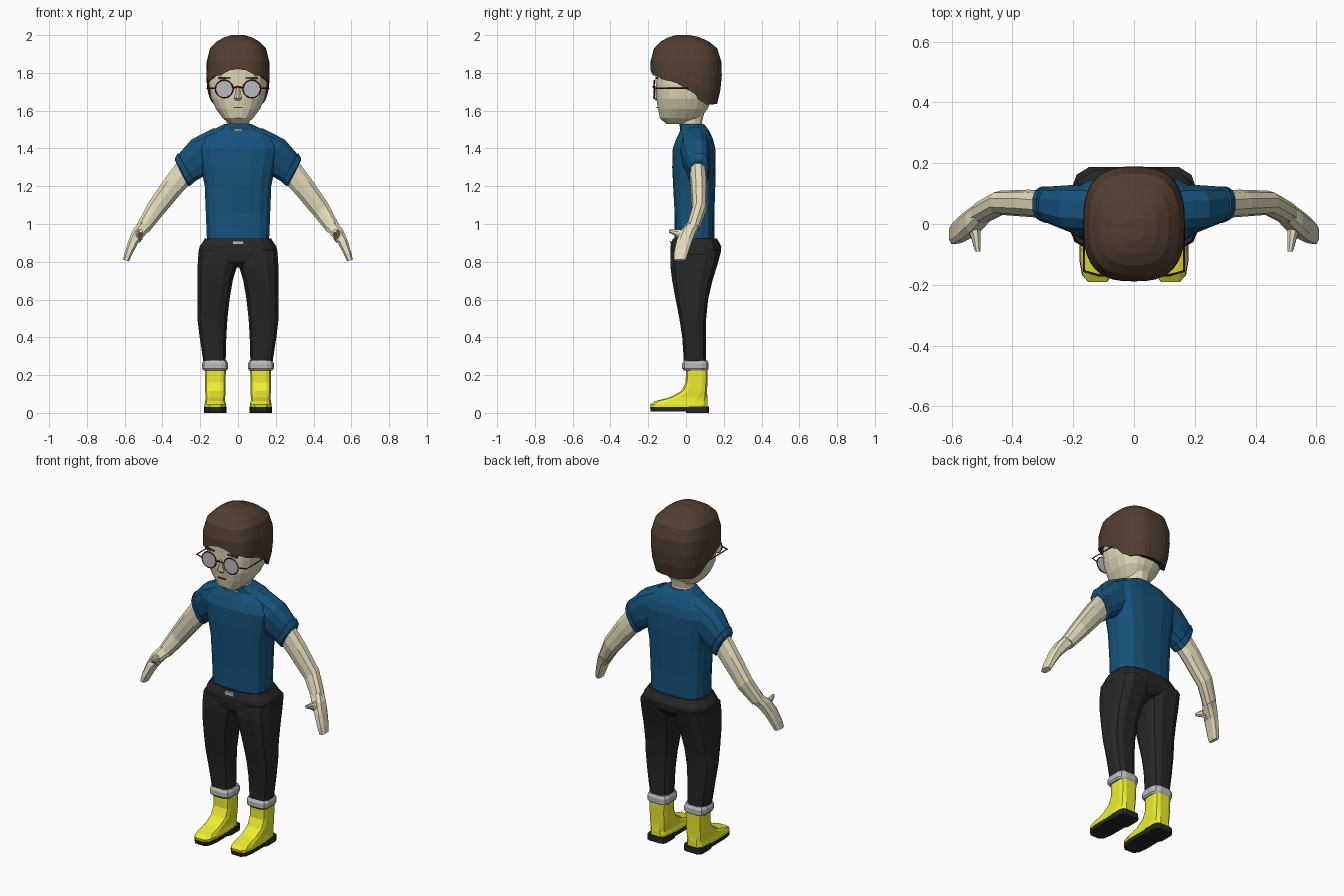
import bpy, bmesh, math
from mathutils import Vector, Matrix

if "Cube" in bpy.data.objects:
    bpy.data.objects.remove(bpy.data.objects["Cube"])


def material(name, r, g, b):
    m = bpy.data.materials.new(name)
    m.diffuse_color = (r, g, b, 1)
    m.use_nodes = True
    m.node_tree.nodes["Principled BSDF"].inputs["Base Color"].default_value = m.diffuse_color
    return m


SKIN = material("skin", .78, .71, .50)
HAIR = material("hair_brown", .085, .048, .03)
BLUE = material("shirt_blue", .008, .085, .2)
BLACK = material("trouser_black", .02, .02, .02)
YELLOW = material("boot_yellow", .85, .85, .03)
PALE = material("pale_grey", .5, .5, .52)
RED = material("frame_red", .1, .01, .01)


def finish(name, bm, mat, mirror=False):
    bmesh.ops.recalc_face_normals(bm, faces=bm.faces)
    me = bpy.data.meshes.new(name)
    bm.to_mesh(me)
    bm.free()
    me.materials.append(mat)
    ob = bpy.data.objects.new(name, me)
    bpy.context.collection.objects.link(ob)
    if mirror:
        mod = ob.modifiers.new("mirror", 'MIRROR')
        mod.use_mirror_merge = False
    return ob


def bridge(bm, rows):
    """Skin rows of points with quads and close both ends."""
    vs = [[bm.verts.new(p) for p in row] for row in rows]
    n = len(rows[0])
    for a, b in zip(vs, vs[1:]):
        for i in range(n):
            j = (i + 1) % n
            bm.faces.new((a[i], a[j], b[j], b[i]))
    bm.faces.new(vs[0])
    bm.faces.new(vs[-1])


def power(v, p):
    return math.copysign(abs(v) ** (2 / p), v)


def loft(name, rings, mat, n=12, p=3.0, mirror=False):
    """Loft rounded-rectangle sections; each ring is (centre, half vector u, half vector v)."""
    k = power(math.cos(math.pi / n), p)
    rows = []
    for c, u, v in rings:
        angs = [2 * math.pi * (i + .5) / n for i in range(n)]
        rows.append([Vector(c) + Vector(u) * (power(math.cos(a), p) / k)
                     + Vector(v) * (power(math.sin(a), p) / k) for a in angs])
    bm = bmesh.new()
    bridge(bm, rows)
    return finish(name, bm, mat, mirror)


def flat(z, x0, x1, y0, y1):
    return (((x0 + x1) / 2, (y0 + y1) / 2, z), ((x1 - x0) / 2, 0, 0), (0, (y1 - y0) / 2, 0))


def mid(z, rx, y0, y1):
    return flat(z, -rx, rx, y0, y1)


def limb(x, y, z, half, ry, px, pz):
    d = Vector((px, 0, pz)).normalized() * half
    return ((x, y, z), d, (0, ry, 0))


def box(name, x, y, z, sx, sy, sz, mat, mirror=False):
    bm = bmesh.new()
    bmesh.ops.create_cube(bm, size=1, matrix=Matrix.Translation((x, y, z)) @ Matrix.Diagonal((sx, sy, sz, 1)))
    return finish(name, bm, mat, mirror)


# Boots and soles
loft("boot", [flat(.02, .065, .178, -.185, .115), flat(.045, .062, .178, -.19, .115),
              flat(.062, .068, .174, -.165, .115), flat(.082, .068, .172, -.085, .113),
              flat(.115, .066, .174, -.025, .112), flat(.16, .066, .174, -.002, .113),
              flat(.235, .064, .176, 0, .115)], YELLOW, 12, 4, True)
loft("sole", [flat(.008, .062, .178, -.188, .12), flat(.03, .06, .18, -.19, .123)], BLACK, 12, 4, True)
loft("heel", [flat(0, .06, .18, .0, .123), flat(.034, .06, .18, -.005, .123)], BLACK, 12, 5, True)

# Turned-up trouser cuffs
loft("trouser_cuff", [flat(.225, .06, .183, -.012, .114), flat(.235, .053, .19, -.02, .12),
                      flat(.262, .053, .19, -.02, .12), flat(.277, .06, .182, -.012, .112)],
     PALE, 12, 3.5, True)

# Trousers
loft("trouser_leg", [flat(.25, .066, .18, -.01, .105), flat(.4, .062, .203, -.02, .105),
                     flat(.5, .056, .215, -.035, .107), flat(.6, .045, .215, -.055, .117),
                     flat(.7, .028, .215, -.073, .14), flat(.78, .004, .214, -.083, .165),
                     flat(.86, .004, .208, -.08, .187)], BLACK, 12, 3, True)
loft("trouser_seat", [mid(.77, .09, -.03, .09), mid(.8, .19, -.075, .155), mid(.84, .211, -.083, .183),
                      mid(.88, .203, -.083, .187), mid(.922, .176, -.07, .165)], BLACK, 16, 3)
box("belt_buckle", 0, -.076, .902, .06, .02, .018, PALE)

# Shirt body and collar
loft("shirt", [mid(.9, .164, -.06, .15), mid(1.05, .17, -.06, .15), mid(1.2, .176, -.068, .155),
               mid(1.3, .195, -.073, .157), mid(1.4, .215, -.07, .155), mid(1.45, .19, -.052, .143),
               mid(1.495, .14, -.03, .122), mid(1.53, .07, -.035, .095)], BLUE, 16, 3)

# Sleeves with a rolled hem
loft("sleeve", [limb(.09, .045, 1.4, .115, .08, .3, .95), limb(.185, .05, 1.365, .103, .078, .6, .8),
                limb(.25, .06, 1.315, .088, .064, .55, .83), limb(.295, .065, 1.278, .08, .052, .46, .9)],
     BLUE, 12, 2.6, True)
loft("sleeve_hem", [limb(.272, .064, 1.302, .078, .056, .5, .87), limb(.276, .064, 1.298, .088, .06, .5, .87),
                    limb(.295, .066, 1.274, .084, .056, .46, .9), limb(.3, .066, 1.27, .074, .048, .46, .9)],
     BLUE, 12, 2.6, True)

# Arms, hands and thumbs
loft("arm", [limb(.27, .062, 1.29, .064, .042, .7, .7), limb(.345, .068, 1.2, .058, .043, .75, .66),
             limb(.44, .07, 1.075, .05, .038, .7, .7), limb(.505, .035, .975, .037, .036, .8, .55)],
     SKIN, 10, 2.3, True)
loft("hand", [limb(.49, .042, .995, .035, .034, .8, .55), limb(.525, .012, .955, .034, .04, .85, .5),
              limb(.553, -.008, .91, .026, .041, .9, .4), limb(.58, -.026, .845, .02, .037, .95, .3),
              limb(.593, -.034, .807, .016, .031, .95, .3)], SKIN, 8, 3, True)
loft("thumb", [((.53, 0, .935), (.025, 0, 0), (0, .01, .032)),
               ((.52, -.045, .952), (.015, 0, 0), (0, .005, .018)),
               ((.514, -.09, .963), (.009, 0, 0), (0, 0, .009))], SKIN, 8, 2.2, True)

# Neck and head
loft("neck", [mid(1.48, .066, -.03, .09), mid(1.54, .06, -.032, .085), mid(1.64, .07, -.05, .11)], SKIN, 12, 2.2)
loft("head", [mid(1.53, .045, -.105, .02), mid(1.56, .08, -.138, .075), mid(1.61, .117, -.148, .115),
              mid(1.665, .142, -.157, .135), mid(1.74, .154, -.16, .15), mid(1.84, .152, -.165, .155),
              mid(1.92, .12, -.12, .12)], SKIN, 20, 2.5)

# Facial features
loft("nose", [((0, -.155, 1.73), (.009, 0, 0), (0, .008, 0)), ((0, -.16, 1.69), (.014, 0, 0), (0, .011, 0)),
              ((0, -.16, 1.667), (.021, 0, 0), (0, .015, 0)), ((0, -.154, 1.655), (.013, 0, 0), (0, .008, 0))],
     SKIN, 8, 2)
box("mouth", 0, -.149, 1.617, .05, .012, .006, HAIR)
box("eyebrow", .072, -.154, 1.772, .065, .014, .01, HAIR, True)

# Glasses: lenses, rims, bridge and temples
turn = Matrix.Translation((.073, -.168, 1.715)) @ Matrix.Rotation(math.pi / 2, 4, 'X')
bm = bmesh.new()
bmesh.ops.create_cone(bm, cap_ends=True, segments=20, radius1=.045, radius2=.045, depth=.005, matrix=turn)
finish("lens", bm, PALE, True)


def wire(name, pts, r, cyclic=False):
    cu = bpy.data.curves.new(name, 'CURVE')
    cu.dimensions = '3D'
    cu.bevel_depth = r
    cu.bevel_resolution = 0
    cu.use_fill_caps = True
    s = cu.splines.new('POLY')
    s.points.add(len(pts) - 1)
    for q, c in zip(s.points, pts):
        q.co = (*c, 1)
    s.use_cyclic_u = cyclic
    cu.materials.append(RED)
    bpy.context.collection.objects.link(bpy.data.objects.new(name, cu))


for s in (-1, 1):
    circle = [(s * .073 + .046 * math.cos(i * math.pi / 10), -.169, 1.715 + .046 * math.sin(i * math.pi / 10))
              for i in range(20)]
    wire("lens_rim", circle, .004, True)
    wire("glasses_temple", [(s * .118, -.168, 1.718), (s * .164, -.155, 1.718), (s * .164, .01, 1.718)], .004)
wire("glasses_bridge", [(-.028, -.169, 1.72), (0, -.175, 1.727), (.028, -.169, 1.72)], .004)


# Hair cap with an uneven hairline, low at the nape
def lookup(table, v):
    for (a, p), (b, q) in zip(table, table[1:]):
        if v <= b:
            return p + (q - p) * max(0, (v - a) / (b - a))
    return table[-1][1]


HAIRLINE = [(0, 1.82), (12, 1.812), (26, 1.785), (42, 1.785), (55, 1.765), (80, 1.75), (88, 1.715),
            (95, 1.715), (104, 1.66), (125, 1.632), (180, 1.636)]
WIDTH = [(1.62, .84), (1.68, .94), (1.77, 1), (1.86, .985), (1.93, .88), (1.965, .68), (1.987, .45), (2, .2)]


def hair_point(a, z, inset=1.0):
    w = lookup(WIDTH, z)
    shift = -.02 * max(0, 1 - w) if z > 1.8 else 0
    return (.168 * w * inset * power(math.sin(a), 2.7),
            .19 * w * inset * -power(math.cos(a), 2.7) + shift, z)


rows = [[] for _ in range(9)]
for i in range(40):
    a = 2 * math.pi * i / 40
    low = lookup(HAIRLINE, math.degrees(min(a, 2 * math.pi - a)))
    heights = [low, low + (1.86 - low) * .33, low + (1.86 - low) * .67, 1.86, 1.93, 1.965, 1.987, 2]
    rows[0].append(hair_point(a, low + .012, .82))
    for row, z in zip(rows[1:], heights):
        row.append(hair_point(a, z))
bm = bmesh.new()
bridge(bm, rows)
finish("hair", bm, HAIR)
